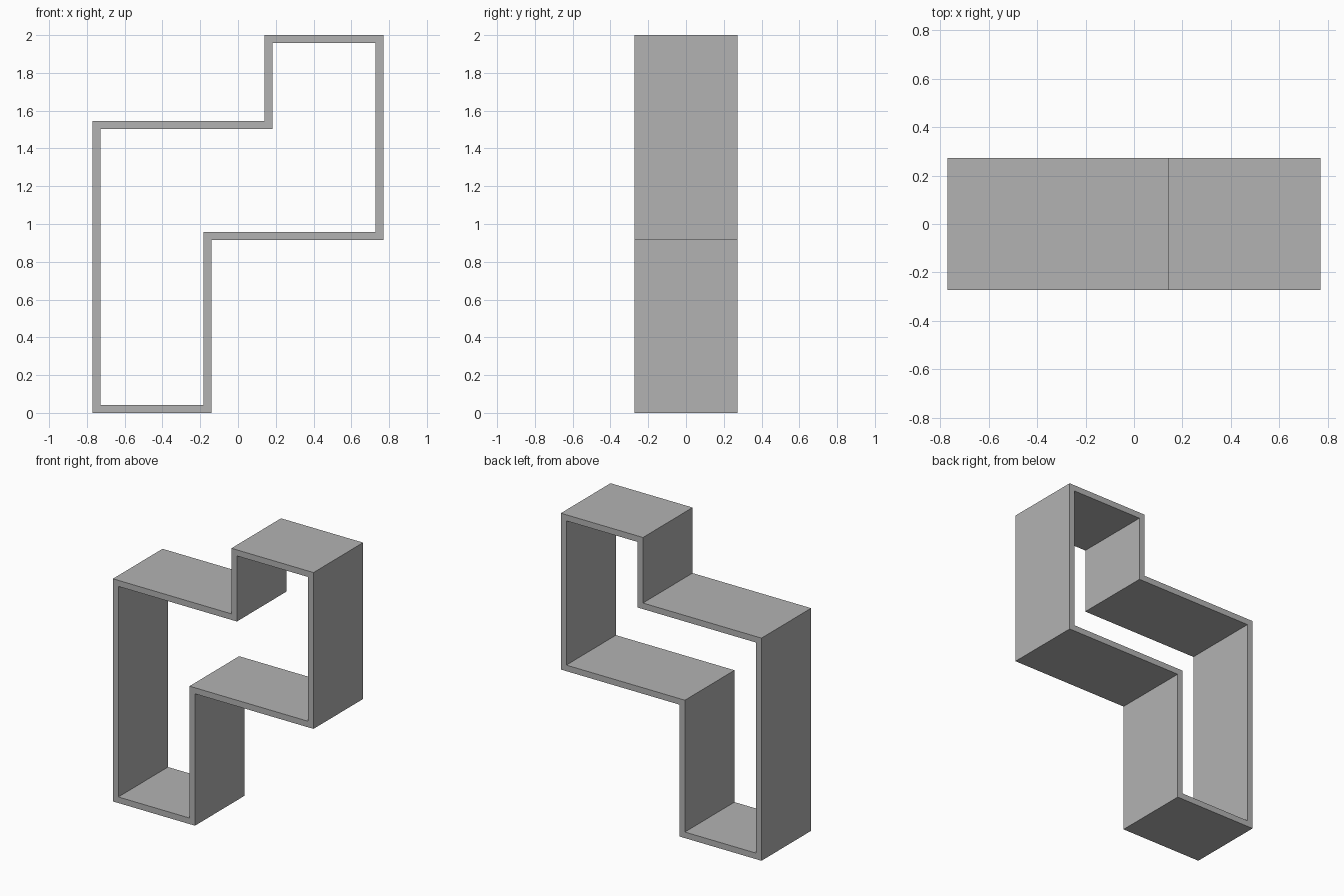
import bpy
import bmesh

cube = bpy.data.objects.get("Cube")
if cube:
    bpy.data.objects.remove(cube, do_unlink=True)

WALL = 0.042
HALF_DEPTH = 0.272

# Outer outline (x, z), counter-clockwise
outline = [(-0.77, 0), (-0.14, 0), (-0.14, 0.915), (0.77, 0.915),
           (0.77, 2), (0.14, 2), (0.14, 1.545), (-0.77, 1.545)]


def sign(v):
    return (v > 0) - (v < 0)


def inset(points, d):
    """Move every right-angled corner inward by d along both of its sides."""
    result = []
    for i, (x, z) in enumerate(points):
        px, pz = points[i - 1]
        nx, nz = points[(i + 1) % len(points)]
        # Sum of the inward normals of the two neighbouring sides
        ox = -sign(z - pz) - sign(nz - z)
        oz = sign(x - px) + sign(nx - x)
        result.append((x + d * ox, z + d * oz))
    return result


# Stepped open frame: ring of quads extruded through the depth
bm = bmesh.new()
outer, inner = [[bm.verts.new((x, -HALF_DEPTH, z)) for x, z in loop]
                for loop in (outline, inset(outline, WALL))]
count = len(outer)
ring = []
for i in range(count):
    j = (i + 1) % count
    ring.append(bm.faces.new((outer[i], outer[j], inner[j], inner[i])))
extruded = bmesh.ops.extrude_face_region(bm, geom=ring, use_keep_orig=True)
back = [g for g in extruded["geom"] if isinstance(g, bmesh.types.BMVert)]
bmesh.ops.translate(bm, verts=back, vec=(0, 2 * HALF_DEPTH, 0))
bmesh.ops.recalc_face_normals(bm, faces=bm.faces[:])

mesh = bpy.data.meshes.new("stepped_frame")
bm.to_mesh(mesh)
bm.free()
frame = bpy.data.objects.new("stepped_frame", mesh)
bpy.context.collection.objects.link(frame)

# Plain grey finish
grey = bpy.data.materials.new("plain_grey")
grey.use_nodes = True
colour = (0.45, 0.45, 0.45, 1)
grey.diffuse_color = colour
grey.node_tree.nodes["Principled BSDF"].inputs["Base Color"].default_value = colour
mesh.materials.append(grey)
